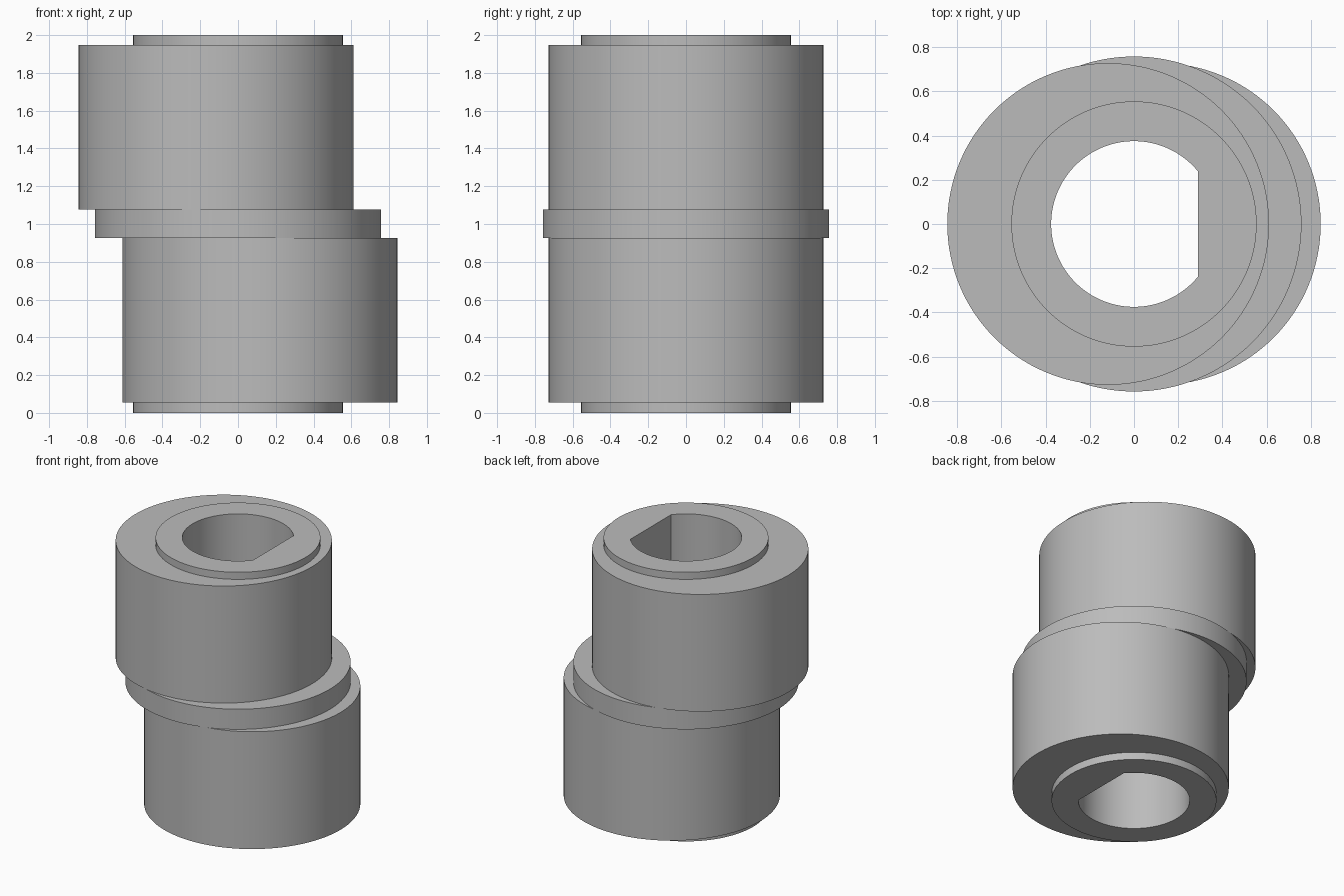
import bpy, bmesh, math

BORE_RADIUS = 0.375
FLAT_X = 0.29

if "Cube" in bpy.data.objects:
    bpy.data.objects.remove(bpy.data.objects["Cube"], do_unlink=True)

# Plain grey metal
grey = bpy.data.materials.new("plain_grey")
grey.use_nodes = True
colour = (0.5, 0.5, 0.5, 1)
grey.diffuse_color = colour
grey.node_tree.nodes["Principled BSDF"].inputs["Base Color"].default_value = colour

# Angles around the part, with exact stops at both corners of the bore flat
corner = math.acos(FLAT_X / BORE_RADIUS)
flat_steps, arc_steps = 28, 100
angles = [-corner + 2 * corner * i / flat_steps for i in range(flat_steps)]
angles += [corner + (2 * math.pi - 2 * corner) * i / arc_steps for i in range(arc_steps)]


def bore_point(i):
    """Point on the D-shaped bore outline."""
    a = angles[i]
    r = FLAT_X / math.cos(a) if i < flat_steps else BORE_RADIUS
    return r * math.cos(a), r * math.sin(a)


def bored_disc(name, radius, centre_x, z0, z1):
    """Round disc, offset along x, pierced by the shared D-shaped bore."""
    bm = bmesh.new()
    n = len(angles)
    outer = [(centre_x + radius * math.cos(a), radius * math.sin(a)) for a in angles]
    inner = [bore_point(i) for i in range(n)]
    # Rings run: outer bottom, outer top, bore top, bore bottom
    rings = [[bm.verts.new((x, y, z)) for x, y in outline]
             for outline, z in ((outer, z0), (outer, z1), (inner, z1), (inner, z0))]
    for k in range(4):
        a, b = rings[k], rings[(k + 1) % 4]
        for i in range(n):
            j = (i + 1) % n
            bm.faces.new((a[i], a[j], b[j], b[i]))
    bmesh.ops.recalc_face_normals(bm, faces=bm.faces)
    mesh = bpy.data.meshes.new(name)
    bm.to_mesh(mesh)
    bm.free()
    mesh.materials.append(grey)
    obj = bpy.data.objects.new(name, mesh)
    bpy.context.collection.objects.link(obj)
    bpy.ops.object.select_all(action="DESELECT")
    obj.select_set(True)
    bpy.context.view_layer.objects.active = obj
    bpy.ops.object.shade_smooth_by_angle(angle=math.radians(30))


# Hub bosses, opposed eccentric lobes and the middle collar
bored_disc("lower_boss", 0.555, 0, 0, 0.055)
bored_disc("lower_lobe", 0.728, 0.117, 0.055, 0.927)
bored_disc("middle_collar", 0.758, 0, 0.927, 1.077)
bored_disc("upper_lobe", 0.728, -0.117, 1.077, 1.947)
bored_disc("upper_boss", 0.555, 0, 1.947, 2)
